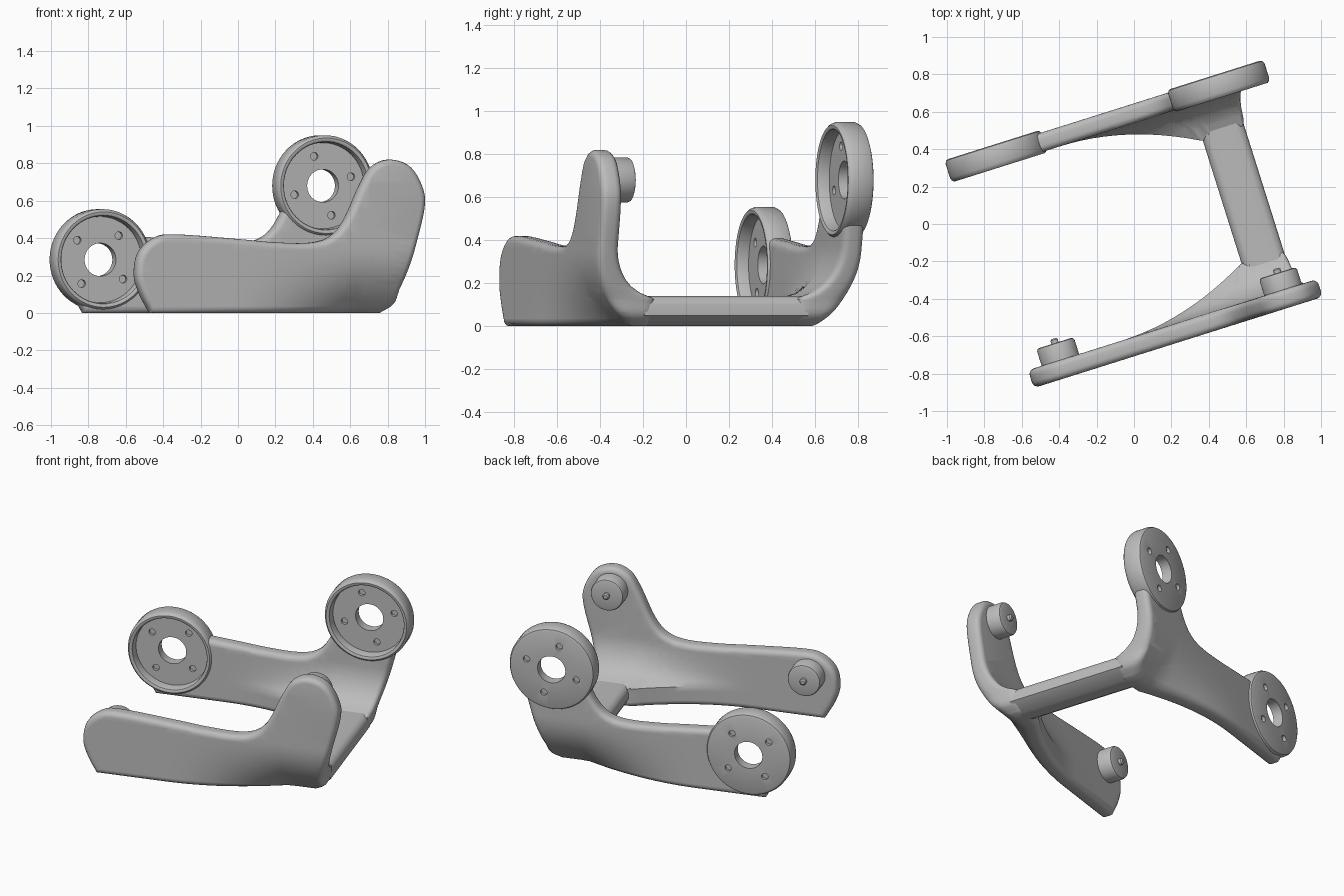
import bpy, bmesh, math
from mathutils import Vector, Matrix

if "Cube" in bpy.data.objects:
    bpy.data.objects.remove(bpy.data.objects["Cube"], do_unlink=True)

TURN = math.radians(17.5)          # whole bracket is turned about z
WHEELS = [(-0.594, 0.285, 51), (0.654, 0.68, 17)]   # along, height, bolt angle

grey = bpy.data.materials.new("matte_grey")
grey.use_nodes = True
grey.diffuse_color = (0.5, 0.5, 0.5, 1)
grey.node_tree.nodes["Principled BSDF"].inputs["Base Color"].default_value = (0.5, 0.5, 0.5, 1)


def finish(bm, name, hidden=False):
    bmesh.ops.remove_doubles(bm, verts=bm.verts, dist=0.0004)
    bmesh.ops.recalc_face_normals(bm, faces=bm.faces)
    me = bpy.data.meshes.new(name)
    bm.to_mesh(me)
    bm.free()
    me.materials.append(grey)
    ob = bpy.data.objects.new(name, me)
    bpy.context.collection.objects.link(ob)
    ob.rotation_euler.z = TURN
    if hidden:
        ob.hide_render = True
        ob.hide_viewport = True
        ob.display_type = 'WIRE'
    return ob


def smooth(ob, angle=35):
    bpy.ops.object.select_all(action='DESELECT')
    bpy.context.view_layer.objects.active = ob
    ob.select_set(True)
    bpy.ops.object.shade_smooth_by_angle(angle=math.radians(angle))


def lathe(bm, profile, u, z, steps=64, closed=False):
    """Spin (radius, y) points about a y-axis through (u, z)."""
    vs = [bm.verts.new((u + r, y, z)) for r, y in profile]
    pairs = list(zip(vs, vs[1:])) + ([(vs[-1], vs[0])] if closed else [])
    es = [bm.edges.new(p) for p in pairs]
    bmesh.ops.spin(bm, geom=vs + es, cent=(u, 0, z), axis=(0, 1, 0),
                   angle=math.tau, steps=steps)


def cut(ob, cutter):
    mod = ob.modifiers.new("cut", 'BOOLEAN')
    mod.operation = 'DIFFERENCE'
    mod.solver = 'EXACT'
    mod.object = cutter


def spline(pts, n=5):
    """Catmull-Rom curve through the points, open ended."""
    p = [Vector(q) for q in pts]
    p = [p[0] * 2 - p[1]] + p + [p[-1] * 2 - p[-2]]
    out = []
    for a, b, c, d in zip(p, p[1:], p[2:], p[3:]):
        for i in range(n):
            t = i / n
            out.append(0.5 * (2 * b + (c - a) * t + (2 * a - 5 * b + 4 * c - d) * t * t
                              + (3 * b - a - 3 * c + d) * t ** 3))
    return out + [p[-2]]


# Side outline of an arm, from the bottom tip over the top to the bottom heel
OUTLINE = spline([(-.69, 0), (-.745, .1), (-.775, .2), (-.755, .32), (-.67, .40), (-.55, .42),
                  (-.2, .395), (0, .378), (.2, .375), (.32, .41), (.4, .5), (.485, .68),
                  (.55, .78), (.65, .82), (.765, .78), (.835, .66), (.84, .55), (.79, .35),
                  (.735, .15), (.715, .05), (.65, 0)])


def arm(name, side, outer):
    bm = bmesh.new()
    thick = 0.1
    face = bm.faces.new([bm.verts.new((p.x, 0, p.y)) for p in OUTLINE])
    ext = bmesh.ops.extrude_face_region(bm, geom=[face])
    bmesh.ops.translate(bm, vec=(0, thick, 0),
                        verts=[v for v in ext["geom"] if isinstance(v, bmesh.types.BMVert)])
    bmesh.ops.recalc_face_normals(bm, faces=bm.faces)
    rims = [e for e in bm.edges if abs(e.verts[0].co.y - e.verts[1].co.y) < 1e-5]
    bmesh.ops.bevel(bm, geom=rims, offset=0.032, segments=4, profile=0.5, affect='EDGES')
    bmesh.ops.triangulate(bm, faces=[f for f in bm.faces if len(f.verts) > 4])
    # Slice so that the flat blade can bend
    for axis, start, step, count in (((0, 0, 1), .035, .03, 12), ((1, 0, 0), -.25, .06, 14)):
        for i in range(count):
            bmesh.ops.bisect_plane(bm, geom=bm.verts[:] + bm.edges[:] + bm.faces[:],
                                   plane_co=Vector(axis) * (start + i * step), plane_no=axis)
    # Sweep the lower heel inward towards the crossbar
    for v in bm.verts:
        u, w, z = v.co
        s = min(max((u + .25) / .73, 0), 1) ** 2
        ti = min(max((.38 - z) / .24, 0), 1)
        to = min(max((.36 - z) / .36, 0), 1)
        inner = .2 * (1 - math.sqrt(1 - ti * ti))
        outside = .18 * to ** 2.2
        k = w / thick
        v.co.y = side * (outer - w - s * (inner * k + outside * (1 - k)))
    return finish(bm, name)


front_arm = arm("front_arm", -1, 0.675)
rear_arm = arm("rear_arm", 1, 0.615)

# Crossbar joining the two heels
bm = bmesh.new()
section = [(.55, 0), (.5, .03), (.485, .06), (.485, .10), (.496, .128), (.525, .14),
           (.68, .14), (.709, .128), (.72, .10), (.72, .05), (.64, 0)]
f = bm.faces.new([bm.verts.new((u, -.43, z)) for u, z in section])
ext = bmesh.ops.extrude_face_region(bm, geom=[f])
bmesh.ops.translate(bm, vec=(0, .80, 0),
                    verts=[v for v in ext["geom"] if isinstance(v, bmesh.types.BMVert)])
smooth(finish(bm, "crossbar"), 50)

RING = [(.088, .63), (.25, .63), (.262, .625), (.27, .61), (.27, .53), (.265, .515),
        (.255, .505), (.245, .505), (.237, .51), (.233, .52), (.23, .565), (.088, .565)]
PEG = [(0, -.59), (.105, -.59), (.105, -.495), (.1, -.484), (.09, -.48),
       (.02, -.48), (.02, -.462), (.012, -.455), (0, -.455)]

for label, (u, z, bolt) in zip(("tip", "heel"), WHEELS):
    # Clear the rear arm where the ring sits
    bm = bmesh.new()
    lathe(bm, [(0, .4), (.255, .4), (.255, .7), (0, .7)], u, z)
    cut(rear_arm, finish(bm, label + "_ring_seat_cutter", True))
    # Cupped mounting ring with shallow bolt holes on both faces
    bm = bmesh.new()
    lathe(bm, RING, u, z, closed=True)
    ring = finish(bm, label + "_ring")
    bm = bmesh.new()
    for i in range(4):
        a = math.radians(bolt + 90 * i)
        for lo, hi in ((.55, .585), (.61, .65)):
            lathe(bm, [(0, lo), (.021, lo), (.021, hi), (0, hi)],
                  u + .165 * math.cos(a), z + .165 * math.sin(a), 16)
    cut(ring, finish(bm, label + "_bolt_hole_cutter", True))
    smooth(ring)
    # Peg with a small centre nub on the front arm
    bm = bmesh.new()
    lathe(bm, PEG, u, z, 48)
    smooth(finish(bm, label + "_peg"))

smooth(front_arm)
smooth(rear_arm)
